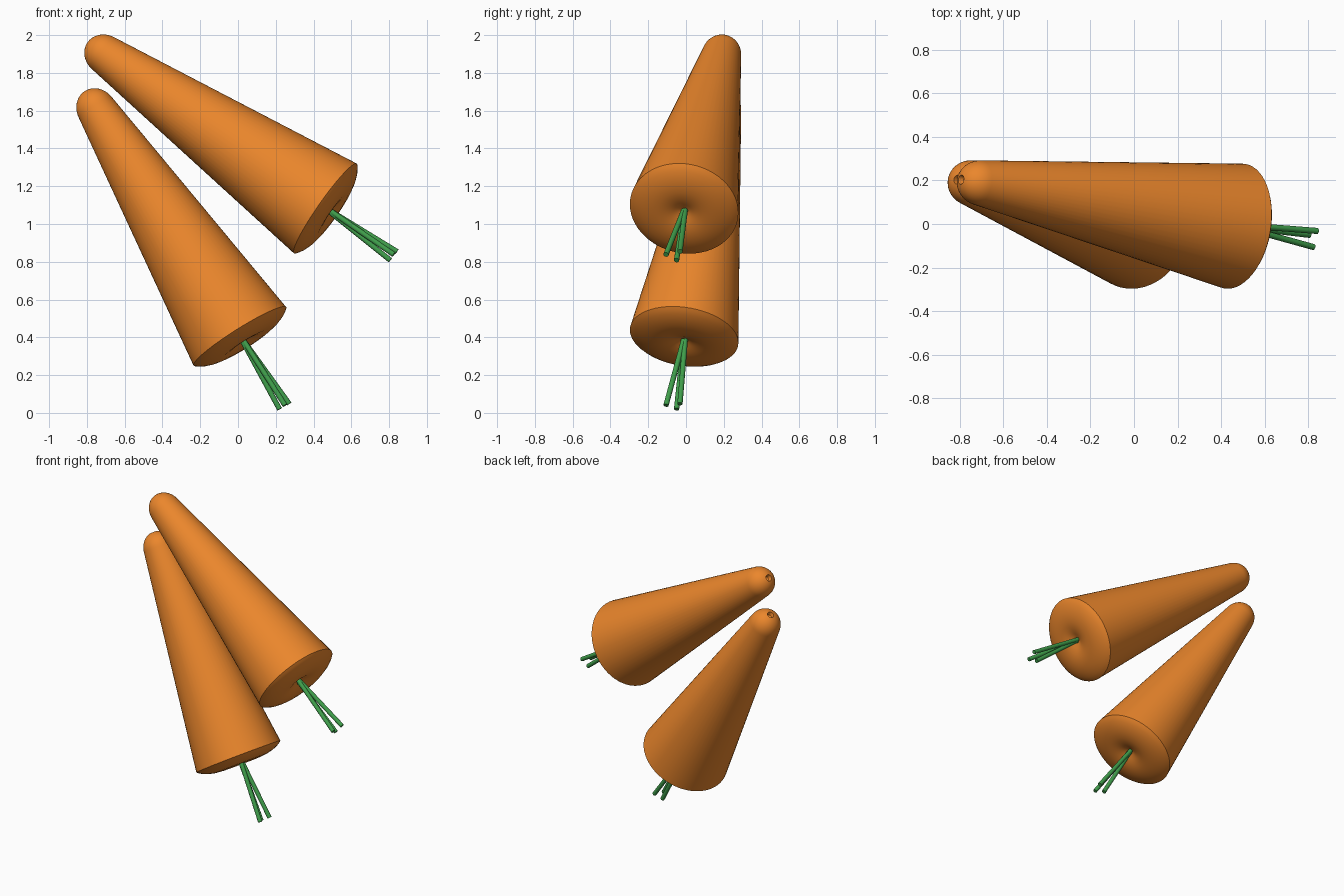
import bpy, bmesh
from math import radians, sin, cos, pi
from mathutils import Vector, Matrix

if "Cube" in bpy.data.objects:
    bpy.data.objects.remove(bpy.data.objects["Cube"])

SIDES = 56
CROWN = Vector((0.463, -0.01, 1.082))            # centre of the upper carrot's rim
AXIS = Vector((0.812, -0.138, -0.567)).normalized()  # tip to crown
LOWER_CROWN = Vector((0.01, -0.01, 0.405))


def material(name, rgb):
    m = bpy.data.materials.new(name)
    m.diffuse_color = (*rgb, 1)
    m.use_nodes = True
    m.node_tree.nodes["Principled BSDF"].inputs["Base Color"].default_value = m.diffuse_color
    return m


ORANGE = material("carrot_orange", (0.83, 0.24, 0.025))
GREEN = material("stem_green", (0.05, 0.34, 0.07))


def finish(name, bm, mat, matrix):
    bmesh.ops.recalc_face_normals(bm, faces=bm.faces)
    bm.transform(matrix)
    mesh = bpy.data.meshes.new(name)
    bm.to_mesh(mesh)
    bm.free()
    mesh.materials.append(mat)
    ob = bpy.data.objects.new(name, mesh)
    bpy.context.collection.objects.link(ob)
    bpy.ops.object.select_all(action='DESELECT')
    ob.select_set(True)
    bpy.context.view_layer.objects.active = ob
    bpy.ops.object.shade_smooth_by_angle(angle=radians(32))


def root_profile():
    # (radius, distance along axis): dimpled crown, straight taper, round tip, tiny pit
    pts = [(0, 0.015), (0.02, 0.02), (0.05, 0.034), (0.09, 0.046), (0.135, 0.051),
           (0.18, 0.047), (0.22, 0.038), (0.255, 0.024), (0.277, 0.011), (0.29, 0)]
    r, centre = 0.104, -1.447
    for i in range(10):
        a = radians(7 + i * (78 - 7) / 9)
        pts.append((r * cos(a), centre + r * 0.13 - r * sin(a) - 0.013 * sin(a)))
    return pts + [(0.014, -1.525), (0, -1.518)]


def root(name, matrix):
    bm = bmesh.new()
    verts = [bm.verts.new((r, 0, z)) for r, z in root_profile()]
    edges = [bm.edges.new(p) for p in zip(verts, verts[1:])]
    bmesh.ops.spin(bm, geom=verts + edges, cent=(0, 0, 0), axis=(0, 0, 1),
                   angle=2 * pi, steps=SIDES, use_duplicate=False)
    bmesh.ops.remove_doubles(bm, verts=bm.verts, dist=0.0005)
    frame = Matrix.Translation(CROWN) @ AXIS.to_track_quat('Z', 'Y').to_matrix().to_4x4()
    finish(name, bm, ORANGE, matrix @ frame)


def stem(name, start, end, matrix):
    start, end = Vector(start), Vector(end)
    d = end - start
    bm = bmesh.new()
    bmesh.ops.create_cone(bm, cap_ends=True, segments=16, radius1=0.014,
                          radius2=0.014, depth=d.length)
    frame = Matrix.Translation((start + end) / 2) @ d.to_track_quat('Z', 'Y').to_matrix().to_4x4()
    finish(name, bm, GREEN, matrix @ frame)


# Stem ends for the upper carrot
STEMS = [((0.485, -0.012, 1.072), (0.825, -0.106, 0.838)),
         ((0.485, -0.012, 1.065), (0.806, -0.050, 0.808)),
         ((0.485, -0.004, 1.072), (0.842, -0.032, 0.854))]

# The lower carrot is the upper one swung about y and moved
lower = (Matrix.Translation(LOWER_CROWN) @ Matrix.Rotation(radians(22.8), 4, 'Y')
         @ Matrix.Translation(-CROWN))

for label, mtx in (("upper", Matrix.Identity(4)), ("lower", lower)):
    root(label + "_carrot_root", mtx)
    for i, (a, b) in enumerate(STEMS, 1):
        stem(f"{label}_carrot_stem_{i}", a, b, mtx)
